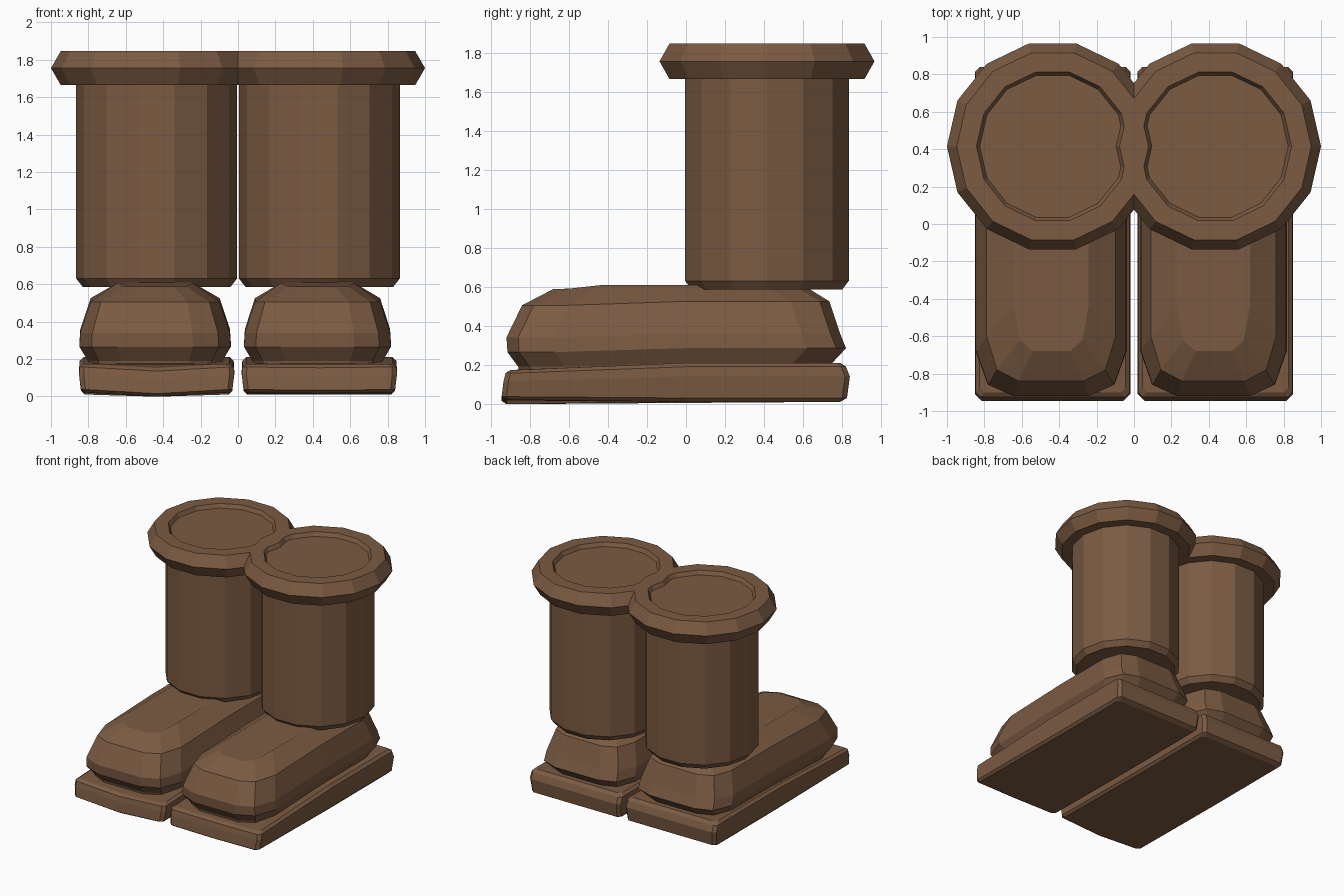
import bpy, bmesh
from math import sin, cos, pi

cube = bpy.data.objects.get("Cube")
if cube:
    bpy.data.objects.remove(cube, do_unlink=True)

leather = bpy.data.materials.new("brown_leather")
leather.use_nodes = True
colour = (0.2, 0.105, 0.055, 1)
leather.diffuse_color = colour
leather.node_tree.nodes["Principled BSDF"].inputs["Base Color"].default_value = colour

SIDES = 14


def loft(name, rings, closed=False):
    """Skin a stack of point rings; cap the ends, or join them into a loop."""
    bm = bmesh.new()
    loops = [[bm.verts.new(p) for p in ring] for ring in rings]
    pairs = list(zip(loops, loops[1:]))
    if closed:
        pairs.append((loops[-1], loops[0]))
    else:
        bm.faces.new(loops[0][::-1])
        bm.faces.new(loops[-1])
    n = len(loops[0])
    for a, b in pairs:
        for i in range(n):
            j = (i + 1) % n
            bm.faces.new((a[i], a[j], b[j], b[i]))
    bmesh.ops.recalc_face_normals(bm, faces=bm.faces)
    mesh = bpy.data.meshes.new(name)
    bm.to_mesh(mesh)
    bm.free()
    mesh.materials.append(leather)
    obj = bpy.data.objects.new(name, mesh)
    bpy.context.collection.objects.link(obj)
    return obj


def circle(cx, r, z):
    angles = [2 * pi * i / SIDES for i in range(SIDES)]
    return [(cx + r * cos(a), 0.415 + r * sin(a), z) for a in angles]


def foot_ring(cx, scale, z, w, front, back):
    """Rounded outline with chamfered toe and heel."""
    w *= scale
    right = [(0.5 * w, front), (0.84 * w, front + 0.06), (w, front + 0.24),
             (w, 0), (w, back - 0.2), (0.84 * w, back - 0.05), (0.5 * w, back)]
    outline = right + [(-x, y) for x, y in reversed(right)]
    # the foot is slightly lower near the toe
    return [(cx + x, y, z - (0.02 if y < -0.5 else 0)) for x, y in outline]


def sole_ring(cx, sag, z, w, front, back):
    """Near-rectangular outline whose toe edge dips in the middle."""
    c = 0.025
    right = [(0, front), (w - c, front), (w, front + c), (w, 0),
             (w, back - c), (w - c, back), (0, back)]
    outline = right + [(-x, y) for x, y in right[-2:0:-1]]
    ring = []
    for x, y in outline:
        drop = 0.035 * (z / 0.2) if y < -0.5 else 0
        if x == 0 and y < 0:
            drop += sag
        ring.append((cx + x, y, z - drop + (0.012 if y < -0.5 and z < 0.05 else 0)))
    return ring


FOOT = [(0.16, 0.35, -0.85, 0.74), (0.21, 0.36, -0.86, 0.75),
        (0.285, 0.405, -0.915, 0.82), (0.36, 0.4, -0.92, 0.79),
        (0.525, 0.345, -0.84, 0.735), (0.608, 0.2, -0.68, 0.6)]
SOLE = [(0.01, 0.385, -0.92, 0.79), (0.03, 0.405, -0.945, 0.825),
        (0.14, 0.415, -0.935, 0.84), (0.19, 0.412, -0.925, 0.82),
        (0.21, 0.39, -0.9, 0.79)]

for side, sign, foot_x, scale, sag in (("right", -1, -0.443, 1.0, 0.022),
                                       ("left", 1, 0.425, 0.97, 0.004)):
    cx = sign * 0.435
    # thick six-sided cuff around the top
    loft(side + "_cuff",
         [circle(cx, 0.46 + 0.105 * cos(k * pi / 3), 1.755 + 0.105 * sin(k * pi / 3))
          for k in range(6)], closed=True)
    # straight shaft with bevelled ends
    loft(side + "_shaft", [circle(cx, r, z) for r, z in
                           ((0.395, 0.585), (0.43, 0.63), (0.43, 1.77), (0.4, 1.815))])
    loft(side + "_foot", [foot_ring(foot_x, scale, *r) for r in FOOT])
    loft(side + "_sole", [sole_ring(sign * 0.435, sag, *r) for r in SOLE])
